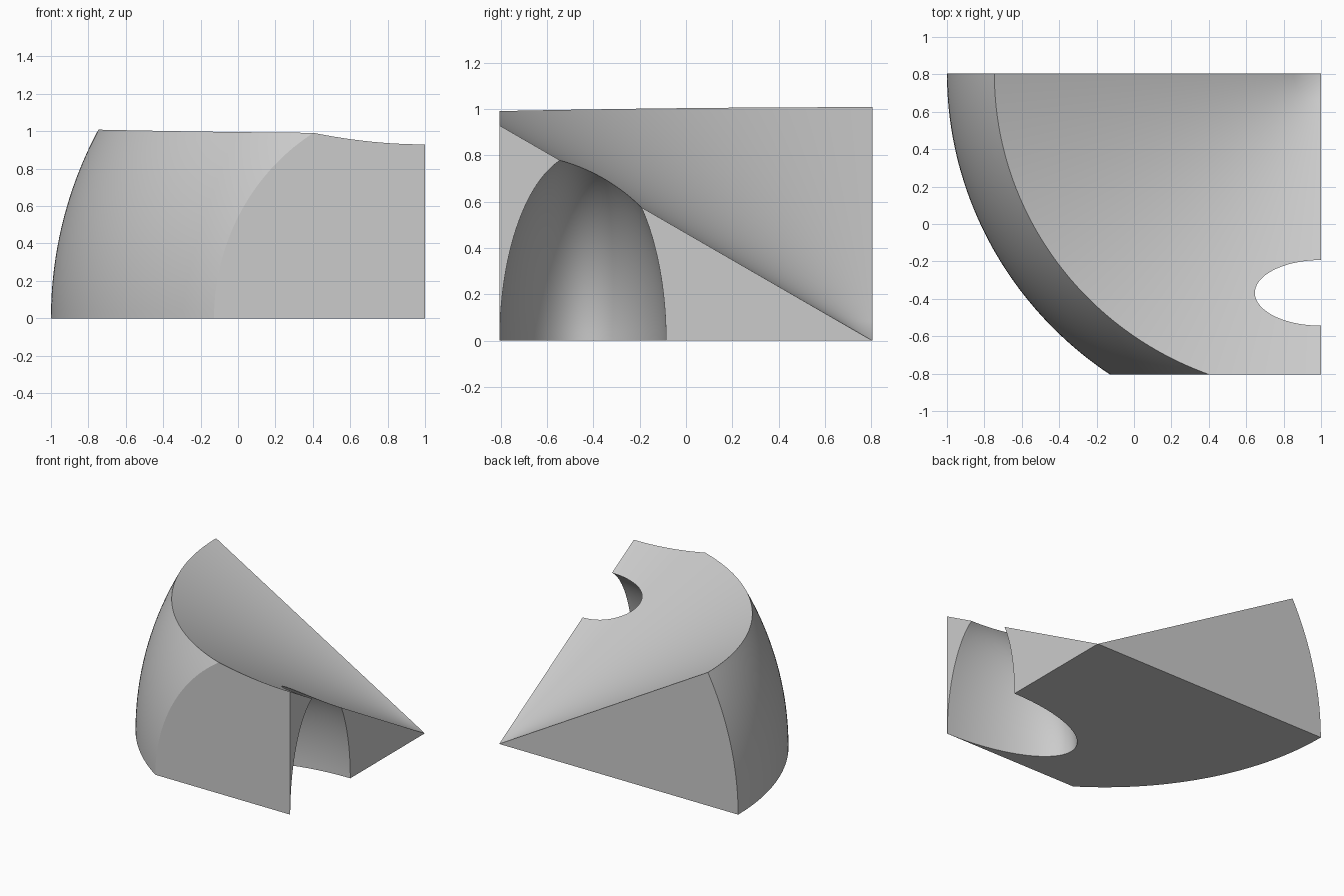
import bpy, bmesh
from math import radians, cos, sin
from mathutils import Vector

cube = bpy.data.objects.get("Cube")
if cube:
    bpy.data.objects.remove(cube, do_unlink=True)

APEX = Vector((1, 0.805, 0))
RADII = (2.0, 1.95, 2.07)      # half axes of the outer ellipsoid
TURNS, RISES, RINGS = 96, 24, 12

grey = bpy.data.materials.new("light_grey")
grey.use_nodes = True
colour = (0.6, 0.6, 0.6, 1)
grey.diffuse_color = colour
grey.node_tree.nodes["Principled BSDF"].inputs["Base Color"].default_value = colour


def shell_point(turn, rise):
    """Point on the outer ellipsoid, relative to the apex."""
    d = Vector((cos(rise) * cos(turn), cos(rise) * sin(turn), sin(rise)))
    return d / sum((c / r) ** 2 for c, r in zip(d, RADII)) ** 0.5


# Quarter body: curved outer wall, conical dish, flat base and two side walls
bm = bmesh.new()
tip = bm.verts.new(APEX)
columns = []
for i in range(TURNS + 1):
    turn = radians(180 + 90 * i / TURNS)
    wall = [shell_point(turn, radians(30 * j / RISES)) for j in range(RISES + 1)]
    dish = [wall[-1] * (1 - k / RINGS) for k in range(1, RINGS)]
    columns.append([bm.verts.new(APEX + p) for p in wall + dish])
for a, b in zip(columns, columns[1:]):
    for j in range(len(a) - 1):
        bm.faces.new((a[j], b[j], b[j + 1], a[j + 1]))
    bm.faces.new((a[-1], b[-1], tip))
bm.faces.new([tip] + [c[0] for c in columns])
bm.faces.new([tip] + columns[0])
bm.faces.new([tip] + columns[-1])

# Flat front wall
cut = bmesh.ops.bisect_plane(bm, geom=bm.verts[:] + bm.edges[:] + bm.faces[:], dist=1e-5,
                             plane_co=(0, -0.805, 0), plane_no=(0, -1, 0), clear_outer=True)
bmesh.ops.holes_fill(bm, edges=[e for e in bm.edges if e.is_boundary], sides=0)
bmesh.ops.recalc_face_normals(bm, faces=bm.faces[:])
mesh = bpy.data.meshes.new("dished_body")
bm.to_mesh(mesh)
bm.free()
mesh.materials.append(grey)
body = bpy.data.objects.new("dished_body", mesh)
bpy.context.collection.objects.link(body)

# Rounded opening through the right-hand wall and the dish
bpy.ops.mesh.primitive_uv_sphere_add(segments=96, ring_count=64, radius=1,
                                     location=(1, -0.445, 0))
cutter = bpy.context.object
cutter.name = "opening_cutter"
cutter.scale = (0.81, 0.359, 0.81)
cutter.hide_render = True
cutter.data.materials.append(grey)

bpy.ops.object.select_all(action="DESELECT")
body.select_set(True)
bpy.context.view_layer.objects.active = body
opening = body.modifiers.new("opening", "BOOLEAN")
opening.operation = "DIFFERENCE"
opening.solver = "EXACT"
opening.object = cutter
bpy.ops.object.modifier_apply(modifier=opening.name)
bpy.data.objects.remove(cutter, do_unlink=True)
bpy.ops.object.shade_smooth_by_angle(angle=radians(25))
